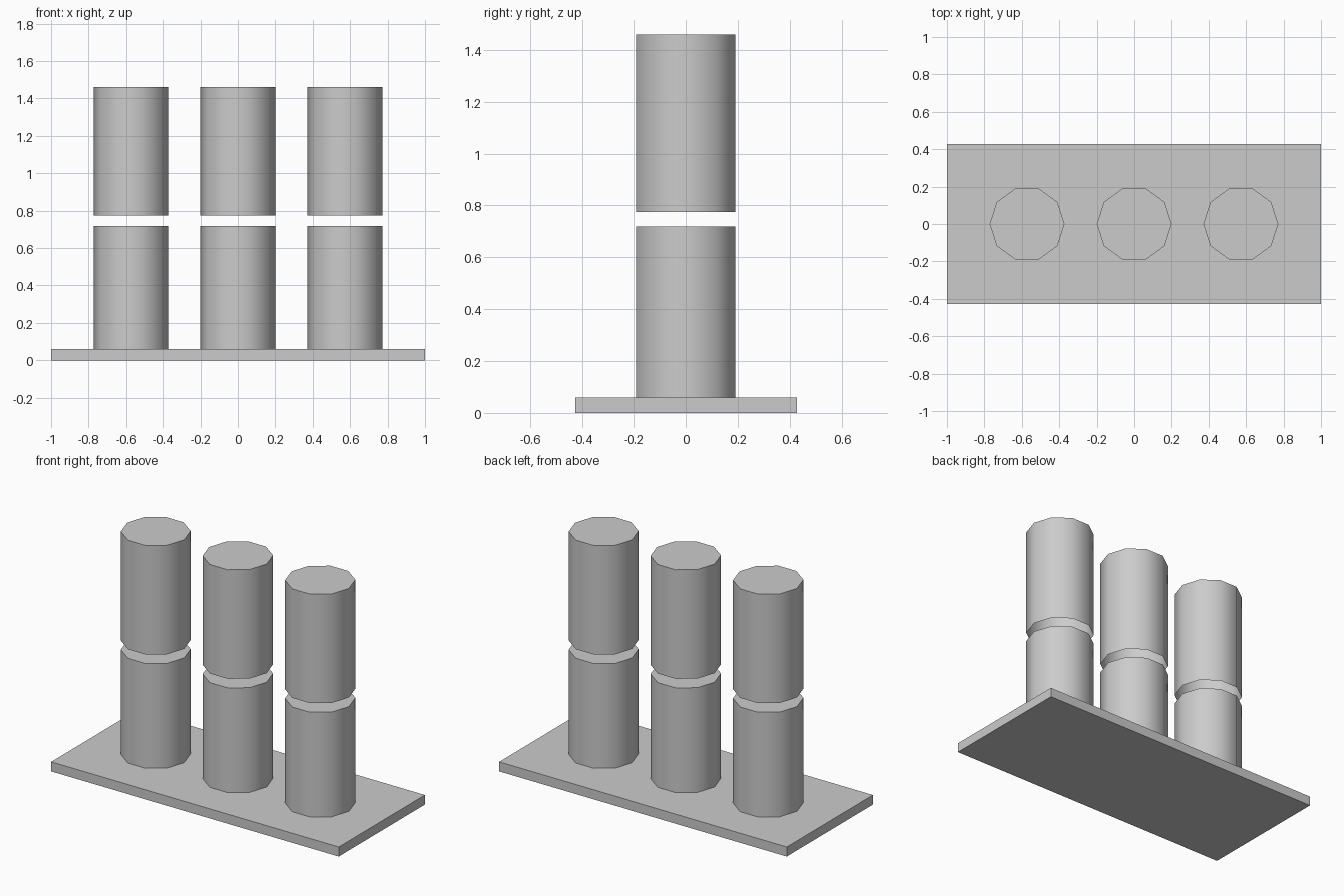
import bpy
import bmesh
import math

cube = bpy.data.objects.get("Cube")
if cube:
    bpy.data.objects.remove(cube, do_unlink=True)

SIDES = 10
RADIUS = 0.2
SPACING = 0.572
BASE_TOP = 0.06

# One plain grey for everything
grey = bpy.data.materials.new("plain grey")
grey.use_nodes = True
colour = (0.6, 0.6, 0.6, 1)
grey.diffuse_color = colour
grey.node_tree.nodes["Principled BSDF"].inputs["Base Color"].default_value = colour


def add_object(name, bm):
    mesh = bpy.data.meshes.new(name)
    bm.to_mesh(mesh)
    bm.free()
    mesh.materials.append(grey)
    obj = bpy.data.objects.new(name, mesh)
    bpy.context.collection.objects.link(obj)
    return obj


def add_column(name, x, bottom, top):
    """Ten-sided column with smooth walls, a flat top and an open bottom."""
    bm = bmesh.new()
    rings = []
    for z in (bottom, top):
        rings.append([bm.verts.new((RADIUS * math.cos(math.tau * i / SIDES),
                                    RADIUS * math.sin(math.tau * i / SIDES), z))
                      for i in range(SIDES)])
    low, high = rings
    for i in range(SIDES):
        j = (i + 1) % SIDES
        bm.faces.new((low[i], low[j], high[j], high[i])).smooth = True
    bm.faces.new(high)
    for edge in high[0].link_faces[0].edges:
        edge.smooth = True
    # Keep the rim crisp
    for edge in bm.edges:
        if all(v in high for v in edge.verts):
            edge.smooth = False
    obj = add_object(name, bm)
    obj.location.x = x


# Base slab
bm = bmesh.new()
bmesh.ops.create_cube(bm, size=1)
bmesh.ops.scale(bm, vec=(2, 0.855, BASE_TOP), verts=bm.verts)
bmesh.ops.translate(bm, vec=(0, 0, BASE_TOP / 2), verts=bm.verts)
add_object("base_plate", bm)

# Three stacks of a lower and an upper column
for side, label in ((-1, "right"), (0, "middle"), (1, "left")):
    add_column(f"lower_column_{label}", side * SPACING, BASE_TOP, 0.718)
    add_column(f"upper_column_{label}", side * SPACING, 0.775, 1.46)
